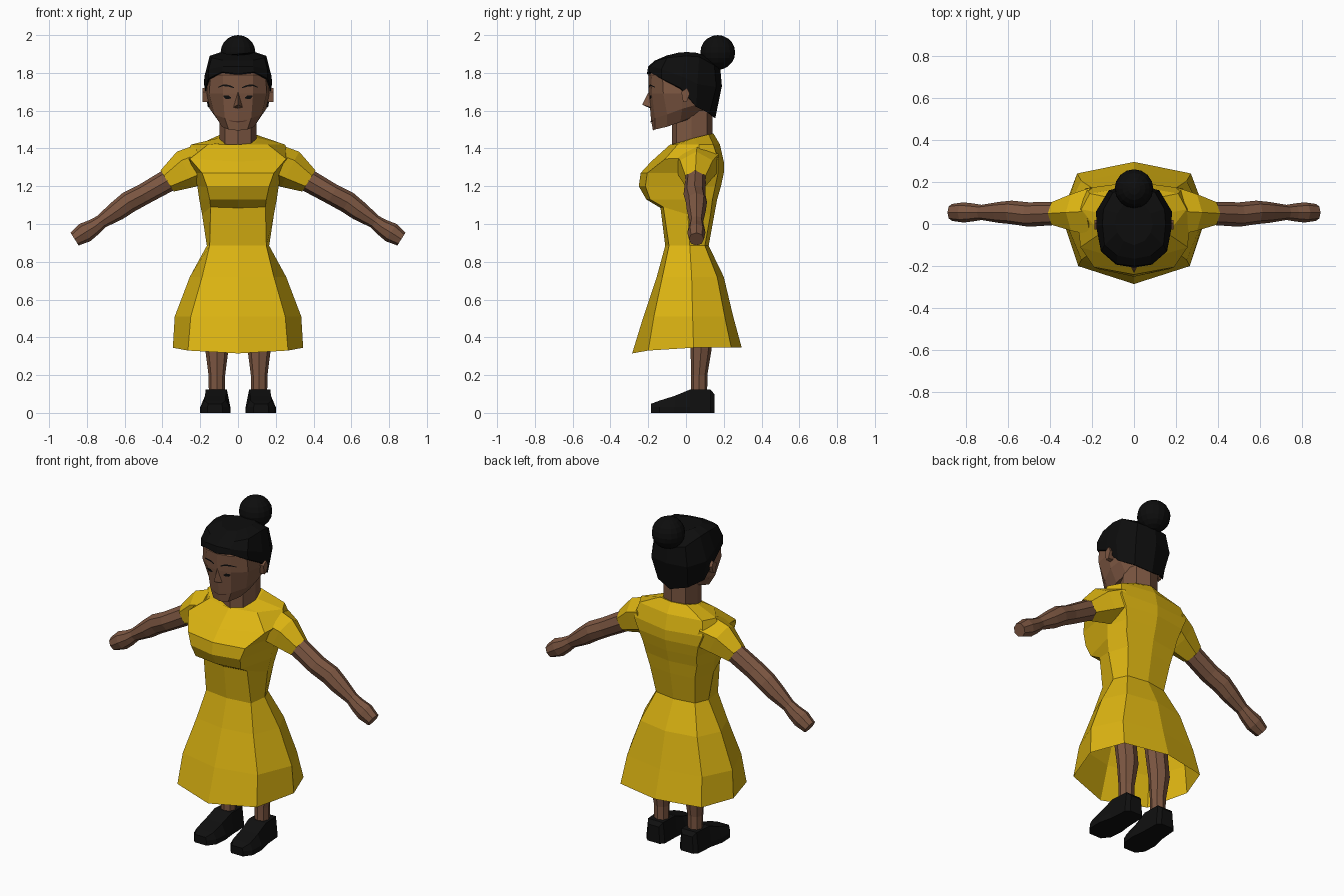
import bpy, bmesh, math
from mathutils import Vector
from mathutils.bvhtree import BVHTree


def material(name, rgb):
    m = bpy.data.materials.new(name)
    m.diffuse_color = (*rgb, 1)
    return m


YELLOW = material("dress yellow", (0.72, 0.46, 0.006))
SKIN = material("skin brown", (0.2, 0.093, 0.053))
BLACK = material("hair black", (0.004, 0.004, 0.004))
SHOE = material("shoe black", (0.005, 0.005, 0.005))
LIP = material("lip brown", (0.09, 0.035, 0.022))


def finish(bm, name, mat):
    bmesh.ops.recalc_face_normals(bm, faces=bm.faces)
    mesh = bpy.data.meshes.new(name)
    bm.to_mesh(mesh)
    bm.free()
    mesh.materials.append(mat)
    ob = bpy.data.objects.new(name, mesh)
    bpy.context.collection.objects.link(ob)
    return ob


def loft(name, rings, mat, caps=(True, True)):
    """Skin a list of closed rings with quads."""
    bm = bmesh.new()
    vs = [[bm.verts.new(p) for p in r] for r in rings]
    n = len(rings[0])
    for a, b in zip(vs, vs[1:]):
        for i in range(n):
            j = (i + 1) % n
            bm.faces.new((a[i], a[j], b[j], b[i]))
    if caps[0]:
        bm.faces.new(vs[0])
    if caps[1]:
        bm.faces.new(vs[-1])
    return finish(bm, name, mat)


def whole(half, z=None):
    """Mirror a half ring that runs from front centre to back centre."""
    h = [(p[0], p[1], p[2] if len(p) > 2 else z) for p in half]
    return h + [(-x, y, zz) for x, y, zz in h[-2:0:-1]]


def limb(name, stations, mat, side, n=8, caps=(True, True)):
    """Tube in the xz plane; stations are x, y, z, half height, half depth."""
    rings = []
    for i, (x, y, z, h, d) in enumerate(stations):
        a, b = stations[max(i - 1, 0)], stations[min(i + 1, len(stations) - 1)]
        t = Vector((b[0] - a[0], 0, b[2] - a[2])).normalized()
        up = Vector((-t.z, 0, t.x))
        ring = []
        for k in range(n):
            w = 2 * math.pi * k / n
            p = Vector((x, y, z)) + up * h * math.cos(w) + Vector((0, d * math.sin(w), 0))
            ring.append((p.x * side, p.y, p.z))
        rings.append(ring)
    return loft(name, rings, mat, caps)


# Skirt, open at the hem
loft("skirt", [
    whole([(0, -.285, .315), (.265, -.2, .33), (.345, .04, .345), (.27, .24, .345), (0, .295, .345)]),
    whole([(0, -.225), (.25, -.17), (.335, .035), (.25, .205), (0, .25)], .51),
    whole([(0, -.155), (.19, -.125), (.255, .03), (.19, .165), (0, .2)], .72),
    whole([(0, -.11), (.15, -.09), (.165, .02), (.13, .10), (0, .12)], .885),
], YELLOW, (False, False))

# Bodice, from waist to neckline
loft("bodice", [
    whole([(0, -.11), (.15, -.09), (.165, .02), (.13, .10), (0, .12)], .885),
    whole([(0, -.135, 1.085), (.145, -.12, 1.09), (.19, .01, 1.05), (.15, .13, 1.05), (0, .15, 1.05)]),
    whole([(0, -.21), (.15, -.19), (.205, .02), (.17, .14), (0, .165)], 1.13),
    whole([(0, -.25), (.165, -.215), (.215, .03), (.18, .155), (0, .185)], 1.2),
    whole([(0, -.24), (.19, -.205), (.235, .05), (.2, .17), (0, .2)], 1.27),
    whole([(0, -.185, 1.33), (.255, -.11, 1.345), (.27, .06, 1.35), (.23, .17, 1.34), (0, .2, 1.33)]),
    whole([(0, -.085), (.16, -.045), (.25, .07), (.21, .145), (0, .18)], 1.42),
    whole([(0, -.07, 1.415), (.09, -.04, 1.43), (.105, .04, 1.455), (.09, .12, 1.475), (0, .145, 1.48)]),
], YELLOW, (False, True))

# Head
head = loft("head", [
    whole([(0, -.175, 1.495), (.05, -.165, 1.5), (.085, -.1, 1.515), (.1, -.03, 1.54),
           (.09, .04, 1.57), (.06, .1, 1.58), (0, .12, 1.58)]),
    whole([(0, -.185, 1.55), (.07, -.165, 1.56), (.125, -.1, 1.58), (.15, -.02, 1.61),
           (.14, .05, 1.63), (.08, .11, 1.64), (0, .14, 1.64)]),
    whole([(0, -.197), (.08, -.18), (.152, -.12), (.166, -.02), (.155, .05), (.1, .13), (0, .16)], 1.69),
    whole([(0, -.2), (.08, -.185), (.146, -.125), (.16, -.02), (.15, .05), (.1, .13), (0, .165)], 1.79),
    whole([(0, -.13), (.06, -.12), (.1, -.08), (.11, -.01), (.1, .05), (.06, .1), (0, .12)], 1.86),
], SKIN)
loft("neck", [whole([(0, -.075), (.07, -.05), (.097, .03), (.075, .11), (0, .14)], z)
              for z in (1.4, 1.6)], SKIN)

# Hair cap, with a hairline dropping behind the ears to the nape
loft("hair", [
    whole([(0, -.197, 1.79), (.085, -.182, 1.80), (.15, -.125, 1.765), (.168, -.03, 1.715),
           (.152, .05, 1.625), (.09, .115, 1.59), (0, .145, 1.565)]),
    whole([(0, -.207, 1.795), (.085, -.193, 1.805), (.157, -.13, 1.77), (.176, -.03, 1.72),
           (.16, .055, 1.62), (.1, .125, 1.585), (0, .155, 1.56)]),
    whole([(0, -.2, 1.835), (.08, -.19, 1.835), (.155, -.13, 1.82), (.178, -.02, 1.78),
           (.18, .06, 1.74), (.12, .16, 1.725), (0, .19, 1.73)]),
    whole([(0, -.165, 1.865), (.08, -.15, 1.867), (.14, -.1, 1.88), (.15, 0, 1.89),
           (.145, .07, 1.885), (.1, .15, 1.84), (0, .182, 1.82)]),
    whole([(0, -.1, 1.893), (.05, -.08, 1.897), (.08, -.04, 1.907), (.09, 0, 1.91),
           (.08, .05, 1.908), (.05, .09, 1.895), (0, .1, 1.892)]),
], BLACK, (False, True))

# Bun
bm = bmesh.new()
bmesh.ops.create_uvsphere(bm, u_segments=16, v_segments=10, radius=.092)
bmesh.ops.translate(bm, verts=bm.verts, vec=(0, .168, 1.908))
finish(bm, "hair_bun", BLACK)

# Nose
bm = bmesh.new()
bridge, tip, left, right, base = [bm.verts.new(p) for p in (
    (0, -.198, 1.7), (0, -.232, 1.632), (-.024, -.186, 1.618), (.024, -.186, 1.618), (0, -.185, 1.61))]
for f in ((bridge, left, tip), (bridge, tip, right), (tip, left, base), (tip, base, right)):
    bm.faces.new(f)
finish(bm, "nose", SKIN)

# Face details laid onto the front of the head
bm = bmesh.new()
bm.from_mesh(head.data)
tree = BVHTree.FromBMesh(bm)
bm.free()


def face_strip(name, pts, mat):
    """Strip of quads from (x, z, half height) points, just above the face."""
    b = bmesh.new()
    cols = []
    for x, z, h in pts:
        col = []
        for zz in (z - h, z + h):
            hit = tree.ray_cast(Vector((x, -1, zz)), Vector((0, 1, 0)))[0]
            col.append(b.verts.new((x, hit.y - .004, zz)))
        cols.append(col)
    for p, q in zip(cols, cols[1:]):
        b.faces.new((p[0], q[0], q[1], p[1]))
    finish(b, name, mat)


face_strip("mouth", [(-.05, 1.548, .001), (-.025, 1.543, .003), (0, 1.541, .003),
                     (.025, 1.543, .003), (.05, 1.548, .001)], LIP)

for s, tag in ((1, "left"), (-1, "right")):
    face_strip(tag + "_eye", [(s * .038, 1.668, .003), (s * .05, 1.671, .009),
                              (s * .065, 1.672, .009), (s * .078, 1.676, .003)], BLACK)
    face_strip(tag + "_eyebrow", [(s * .022, 1.722, .003), (s * .05, 1.732, .005),
                                  (s * .08, 1.734, .004), (s * .105, 1.724, .002)], BLACK)
    # Ear
    loft(tag + "_ear", [[(s * (x0 + dx), y, z) for y, z in
                         ((-.025, 1.70), (.005, 1.72), (.02, 1.69), (.005, 1.65), (-.015, 1.645))]
                        for x0, dx in ((.15, 0), (.165, .022))], SKIN)
    # Sleeve, arm and fist
    limb(tag + "_sleeve", [(.19, .06, 1.325, .1, .13), (.275, .055, 1.29, .105, .1),
                           (.375, .05, 1.228, .066, .062)], YELLOW, s, 6, (True, False))
    limb(tag + "_arm", [(.3, .05, 1.265, .06, .052), (.375, .05, 1.228, .06, .055),
                        (.5, .045, 1.157, .056, .058), (.58, .055, 1.115, .058, .056),
                        (.64, .055, 1.07, .053, .05), (.725, .055, 1.012, .037, .036),
                        (.76, .055, .985, .044, .042), (.81, .055, .955, .054, .048),
                        (.865, .055, .92, .04, .04)], SKIN, s)
    # Leg
    loft(tag + "_leg", [[(s * (.112 + rx * math.cos(k * math.pi / 4)),
                          y + ry * math.sin(k * math.pi / 4), z) for k in range(8)]
                        for z, y, rx, ry in ((.08, .07, .042, .042), (.2, .07, .044, .043),
                                             (.34, .08, .062, .056), (.48, .06, .062, .06),
                                             (.8, .03, .07, .08))], SKIN)
    # Shoe: cross-sections from heel to toe as y, centre, half width, top half width, top
    rings = []
    for y, c, w, t, top in ((.15, .112, .04, .035, .1), (.13, .112, .06, .05, .123),
                            (.02, .115, .066, .056, .123), (-.06, .12, .08, .055, .09),
                            (-.14, .122, .075, .055, .065), (-.185, .122, .04, .035, .048)):
        rings.append([(s * (c + x), y, z) for x, z in
                      ((-w, 0), (w, 0), (w, .03), (t, top), (-t, top), (-w, .03))])
    loft(tag + "_shoe", rings, SHOE)
